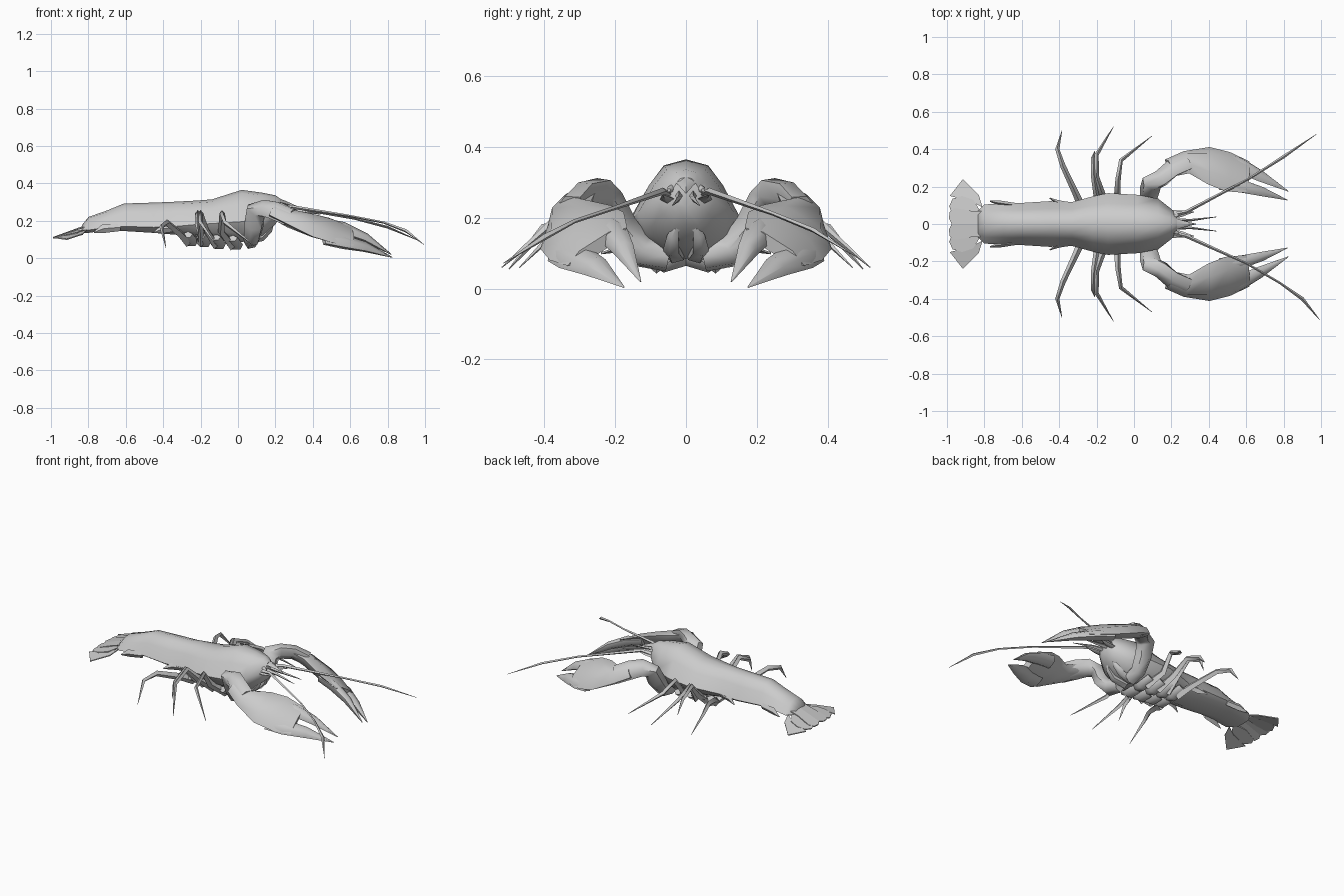
import bpy, bmesh, math
from mathutils import Vector as V

shell = bpy.data.materials.new("shell_grey")
shell.diffuse_color = (0.6, 0.6, 0.6, 1)


def finish(name, rings, cap=True, angle=50):
    """Skin a list of equal-length point rings into one object."""
    bm = bmesh.new()
    loops = [[bm.verts.new(p) for p in r] for r in rings]
    n = len(loops[0])
    for a, b in zip(loops, loops[1:]):
        for i in range(n):
            j = (i + 1) % n
            bm.faces.new((a[i], a[j], b[j], b[i]))
    if cap:
        bm.faces.new(loops[0][::-1])
        bm.faces.new(loops[-1])
    bmesh.ops.remove_doubles(bm, verts=bm.verts, dist=0.0004)
    bmesh.ops.recalc_face_normals(bm, faces=bm.faces)
    me = bpy.data.meshes.new(name)
    bm.to_mesh(me)
    bm.free()
    me.materials.append(shell)
    ob = bpy.data.objects.new(name, me)
    bpy.context.collection.objects.link(ob)
    bpy.ops.object.select_all(action='DESELECT')
    ob.select_set(True)
    bpy.context.view_layer.objects.active = ob
    bpy.ops.object.shade_smooth_by_angle(angle=math.radians(angle))
    return ob


def limb(name, path, sides=5, wide=(0, 0, 1), mirror=1, angle=60):
    """Tapered tube; path items are (x, y, z, half width, half thickness)."""
    pts = [V((p[0], p[1] * mirror, p[2])) for p in path]
    ref = V((wide[0], wide[1] * mirror, wide[2]))
    rings = []
    for i, p in enumerate(pts):
        t = (pts[min(i + 1, len(pts) - 1)] - pts[max(i - 1, 0)]).normalized()
        u = (ref - t * ref.dot(t)).normalized()
        v = t.cross(u) * mirror
        w, h = path[i][3:]
        rings.append([p + u * w * math.cos(a) + v * h * math.sin(a)
                      for a in (2 * math.pi * k / sides for k in range(sides))])
    return finish(name, rings, angle=angle)


# Body: stations of x, top, bottom, half width, height of the widest point
stations = [(-0.835, 0.175, 0.135, 0.07, 0.15), (-0.80, 0.22, 0.135, 0.105, 0.15),
            (-0.70, 0.255, 0.148, 0.108, 0.165), (-0.61, 0.292, 0.145, 0.112, 0.17),
            (-0.45, 0.297, 0.135, 0.122, 0.165), (-0.33, 0.302, 0.125, 0.118, 0.17),
            (-0.22, 0.308, 0.11, 0.148, 0.18), (-0.14, 0.314, 0.10, 0.165, 0.185),
            (0.02, 0.365, 0.085, 0.156, 0.195), (0.13, 0.35, 0.12, 0.135, 0.215),
            (0.20, 0.336, 0.18, 0.08, 0.25), (0.23, 0.315, 0.23, 0.045, 0.265)]
body = []
for x, top, low, w, mid in stations:
    half = [(0.40 * w, top - 0.10 * (top - mid)), (0.67 * w, top - 0.43 * (top - mid)),
            (w, mid), (0.82 * w, mid - 0.55 * (mid - low)), (0.45 * w, low)]
    body.append([(x, 0, top)] + [(x, y, z) for y, z in half]
                + [(x, 0, low)] + [(x, -y, z) for y, z in half[::-1]])
finish("body", body)

# Beak between the eyes
limb("beak", [(0.17, 0, 0.315, 0.05, 0.022), (0.25, 0, 0.293, 0.022, 0.014),
              (0.33, 0, 0.27, 0.002, 0.002)], 4, (0, 1, 0))


def plate(name, outline, thick=0.006):
    """Thin fin from an outline of points."""
    finish(name, [[(x, y, z + s * thick / 2) for x, y, z in outline] for s in (-1, 1)], angle=30)


# Paired parts
for s, side in ((1, "left"), (-1, "right")):
    def pt(x, y, z):
        return (x, y * s, z)

    # Tail fan: two round lobes and a pointed outer blade each side
    plate("tail_lobe_" + side, [pt(-0.80, 0, 0.18), pt(-0.88, 0, 0.15), pt(-0.975, 0, 0.115),
                                pt(-0.99, 0.03, 0.11), pt(-0.985, 0.065, 0.11),
                                pt(-0.96, 0.085, 0.118), pt(-0.87, 0.07, 0.15),
                                pt(-0.80, 0.07, 0.17)])
    plate("tail_flap_" + side, [pt(-0.81, 0.05, 0.155), pt(-0.90, 0.04, 0.138),
                                pt(-0.975, 0.06, 0.113), pt(-0.988, 0.095, 0.108),
                                pt(-0.97, 0.135, 0.112), pt(-0.92, 0.15, 0.122),
                                pt(-0.86, 0.13, 0.135)])
    plate("tail_blade_" + side, [pt(-0.81, 0.09, 0.15), pt(-0.87, 0.12, 0.13),
                                 pt(-0.985, 0.15, 0.11), pt(-0.915, 0.24, 0.10),
                                 pt(-0.83, 0.155, 0.128)])
    # Hanging side points under the abdomen
    for i, (x, y) in enumerate(((-0.77, 0.122), (-0.45, 0.138))):
        limb(f"side_point_{i}_{side}", [(x + 0.14, 0.10, 0.165, 0.02, 0.012),
                                        (x + 0.05, 0.112, 0.158, 0.024, 0.014),
                                        (x, y, 0.138, 0.003, 0.003)], 4, mirror=s)

    # Claw arm
    limb("claw_arm_" + side, [(0.07, 0.05, 0.09, 0.045, 0.035), (0.075, 0.13, 0.105, 0.05, 0.045),
                              (0.085, 0.185, 0.175, 0.05, 0.055), (0.095, 0.22, 0.25, 0.045, 0.06),
                              (0.145, 0.245, 0.266, 0.055, 0.044), (0.20, 0.295, 0.255, 0.062, 0.04),
                              (0.28, 0.332, 0.218, 0.062, 0.04)], 6, (0.3, -0.6, 0.7), s)
    # Claw palm, flattened and tilted with its inner edge up
    tilt = (0, -0.86, 0.51)
    limb("claw_palm_" + side, [(0.19, 0.30, 0.252, 0.055, 0.036), (0.28, 0.33, 0.212, 0.068, 0.044),
                               (0.40, 0.312, 0.174, 0.117, 0.042), (0.50, 0.28, 0.148, 0.125, 0.038),
                               (0.61, 0.25, 0.118, 0.10, 0.022)], 6, tilt, s)
    # Claw fingers
    limb("claw_outer_finger_" + side, [(0.46, 0.345, 0.108, 0.055, 0.03), (0.56, 0.316, 0.088, 0.052, 0.034),
                                       (0.68, 0.255, 0.06, 0.037, 0.024),
                                       (0.825, 0.175, 0.004, 0.002, 0.002)], 6, tilt, s)
    limb("claw_inner_finger_" + side, [(0.46, 0.225, 0.178, 0.05, 0.03), (0.56, 0.207, 0.158, 0.043, 0.034),
                                       (0.68, 0.175, 0.11, 0.03, 0.024),
                                       (0.82, 0.128, 0.02, 0.002, 0.002)], 6, tilt, s)

    # Walking legs: hip, thigh, knee, shin, tip
    legs = [((-0.27, 0.07, 0.085), (-0.31, 0.16, 0.13), (-0.38, 0.31, 0.19), (-0.41, 0.40, 0.17), (-0.385, 0.50, 0.055)),
            ((-0.20, 0.07, 0.08), (-0.20, 0.16, 0.15), (-0.215, 0.25, 0.24), (-0.22, 0.35, 0.19), (-0.21, 0.39, 0.10)),
            ((-0.12, 0.07, 0.07), (-0.17, 0.16, 0.15), (-0.20, 0.25, 0.24), (-0.20, 0.37, 0.19), (-0.11, 0.52, 0.06)),
            ((-0.03, 0.07, 0.065), (-0.09, 0.16, 0.14), (-0.085, 0.24, 0.24), (-0.07, 0.34, 0.19), (0.095, 0.47, 0.06))]
    for i, leg in enumerate(legs):
        size = (0.028, 0.022, 0.018, 0.014, 0.0015)
        limb(f"walking_leg_{i}_{side}", [(*p, r, r * 0.8) for p, r in zip(leg, size)], 4, mirror=s)
        x, y, z = leg[0]
        limb(f"leg_base_{i}_{side}", [(x, 0.01, z + 0.02, 0.025, 0.04), (x + 0.02, 0.06, z, 0.025, 0.038),
                                      (x, 0.12, z + 0.04, 0.02, 0.03)], 5, mirror=s)

    # Mouth feelers, folded below the head
    limb("mouth_feeler_" + side, [(0.04, 0.03, 0.095, 0.03, 0.025), (0.13, 0.04, 0.11, 0.025, 0.02),
                                  (0.17, 0.035, 0.15, 0.018, 0.015), (0.19, 0.02, 0.19, 0.004, 0.004)],
         5, (0, 1, 0), s)
    # Eye stalks
    limb("eye_" + side, [(0.18, 0.03, 0.28, 0.014, 0.014), (0.22, 0.042, 0.28, 0.013, 0.013),
                         (0.24, 0.048, 0.278, 0.005, 0.005)], 6, mirror=s)
    # Short feelers
    limb("short_feeler_" + side, [(0.20, 0.02, 0.265, 0.016, 0.012), (0.30, 0.02, 0.255, 0.010, 0.007),
                                  (0.44, 0.038, 0.235, 0.0015, 0.0015)], 4, mirror=s)
    limb("feeler_scale_" + side, [(0.18, 0.05, 0.25, 0.025, 0.014), (0.25, 0.055, 0.255, 0.018, 0.01),
                                  (0.32, 0.065, 0.265, 0.002, 0.002)], 4, (0, 1, 0), s)

# Long antennae, each bending its own way
limb("antenna_left", [(0.19, 0.045, 0.26, 0.014, 0.014), (0.28, 0.065, 0.275, 0.010, 0.010),
                      (0.62, 0.245, 0.212, 0.006, 0.006), (0.80, 0.36, 0.165, 0.007, 0.009),
                      (0.975, 0.48, 0.09, 0.001, 0.001)], 4)
limb("antenna_right", [(0.19, 0.045, 0.26, 0.014, 0.014), (0.28, 0.065, 0.275, 0.010, 0.010),
                       (0.60, 0.21, 0.225, 0.006, 0.006), (0.78, 0.315, 0.19, 0.006, 0.006),
                       (0.90, 0.40, 0.145, 0.009, 0.010), (0.995, 0.515, 0.072, 0.001, 0.001)], 4, mirror=-1)
